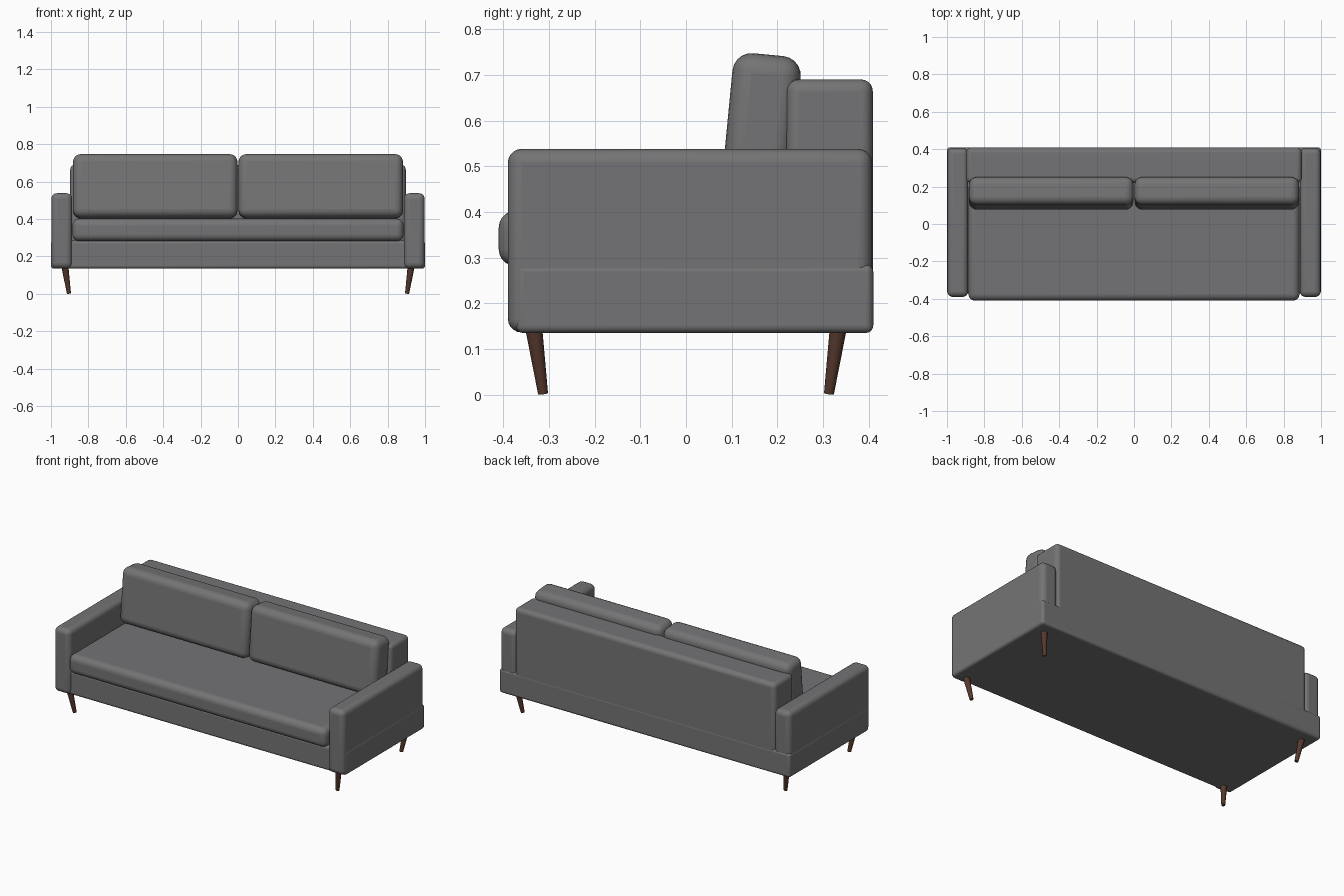
import bpy, math
from mathutils import Vector, Matrix

if "Cube" in bpy.data.objects:
    bpy.data.objects.remove(bpy.data.objects["Cube"])


def material(name, col):
    m = bpy.data.materials.new(name)
    m.diffuse_color = (*col, 1)
    m.use_nodes = True
    m.node_tree.nodes["Principled BSDF"].inputs["Base Color"].default_value = m.diffuse_color
    return m


fabric = material("grey fabric", (0.175, 0.175, 0.18))
wood = material("dark brown wood", (0.095, 0.04, 0.026))


def finish(obj, name, mat):
    obj.name = name
    obj.data.materials.append(mat)
    bpy.ops.object.shade_smooth_by_angle(angle=math.radians(40))
    return obj


def rounded_box(name, x, y, z, radius, tilt=0):
    """Soft box from (min, max) ranges, optionally leaning back."""
    centre = [(a + b) / 2 for a, b in (x, y, z)]
    bpy.ops.mesh.primitive_cube_add(size=1, location=centre)
    o = bpy.context.object
    o.data.transform(Matrix.Diagonal((x[1] - x[0], y[1] - y[0], z[1] - z[0], 1)))
    o.rotation_euler.x = tilt
    b = o.modifiers.new("soft edges", 'BEVEL')
    b.width = radius
    b.segments = 5
    b.limit_method = 'NONE'
    return finish(o, name, fabric)


# Frame
rounded_box("base", (-1, 1), (-0.372, 0.41), (0.135, 0.285), 0.016)
rounded_box("backrest", (-0.897, 0.897), (0.22, 0.409), (0.15, 0.69), 0.026)

# Cushion of the seat
rounded_box("seat_cushion", (-0.885, 0.885), (-0.41, 0.225), (0.282, 0.402), 0.036)

for side, s in (("left", -1), ("right", 1)):
    # Arms
    rounded_box(side + "_arm", sorted((s * 0.887, s * 0.998)), (-0.39, 0.407),
                (0.136, 0.538), 0.03)
    # Leaning back cushions
    rounded_box(side + "_back_cushion", sorted((s * 0.003, s * 0.882)),
                (0.089, 0.239), (0.404, 0.745), 0.042, math.radians(-5.5))
    # Splayed tapered legs
    for end, e in (("front", -1), ("back", 1)):
        bottom = Vector((s * 0.904, e * 0.313, 0.002))
        top = Vector((s * 0.926, e * 0.334, 0.15))
        axis = top - bottom
        bpy.ops.mesh.primitive_cone_add(
            vertices=20, radius1=0.011, radius2=0.019, depth=axis.length,
            location=(top + bottom) / 2,
            rotation=axis.to_track_quat('Z', 'Y').to_euler())
        finish(bpy.context.object, f"{side}_{end}_leg", wood)
